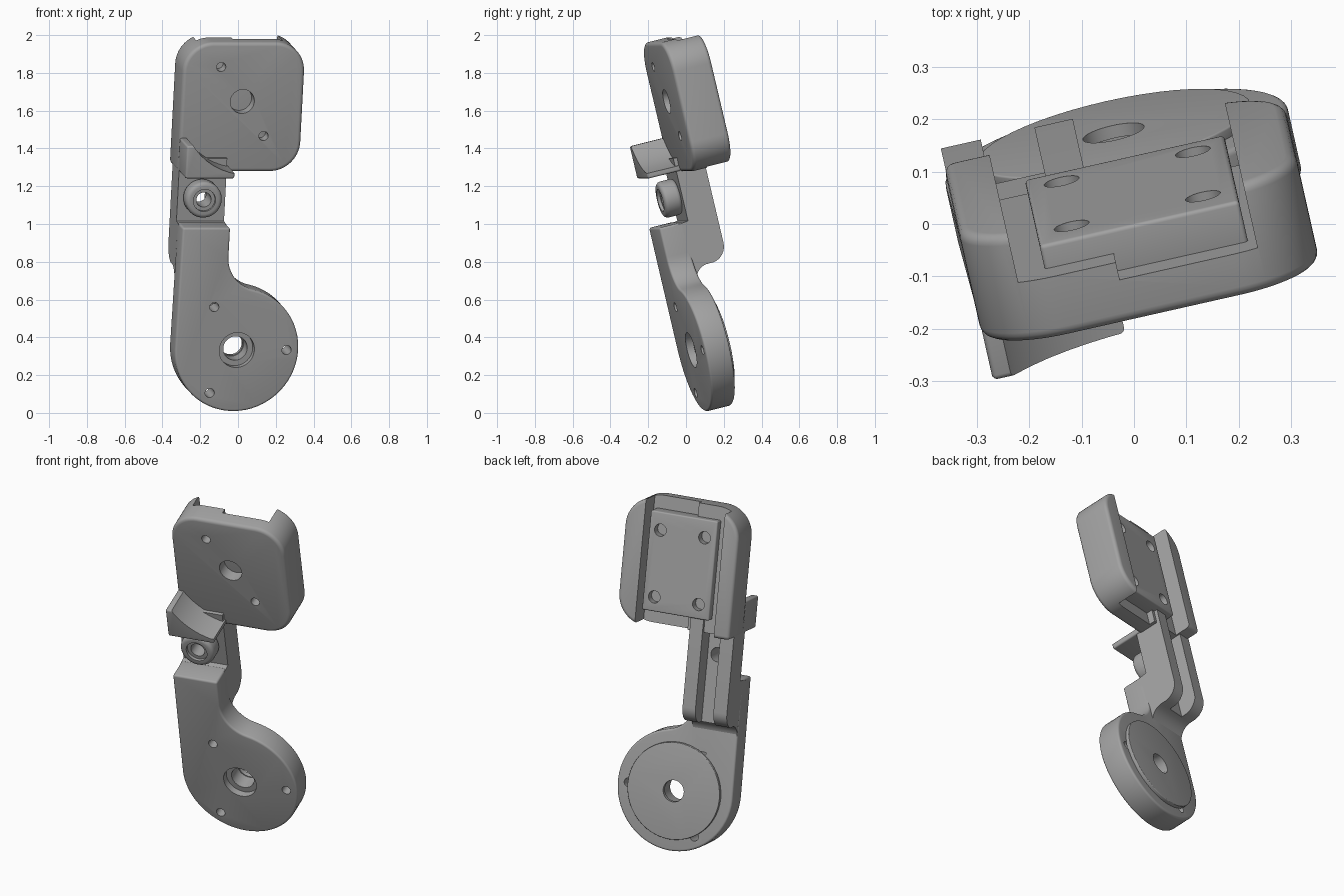
import bpy, bmesh
from math import sin, cos, pi, radians, sqrt
from mathutils import Matrix

if "Cube" in bpy.data.objects:
    bpy.data.objects.remove(bpy.data.objects["Cube"])

# Local frame: x across, y through the thickness, z along the arm
POSE = (Matrix.Translation((0, 0, 1)) @ Matrix.Rotation(radians(12.7), 4, 'Z')
        @ Matrix.Rotation(radians(13.6), 4, 'X'))
KNOB = (0, 0.655)
HUB = (0, -0.655)
HUB_R = 0.335
LEFT, RIGHT = -0.328, -0.07
FRONT = -0.13

grey = bpy.data.materials.new("mid grey")
grey.use_nodes = True
COLOUR = (0.36, 0.36, 0.36, 1)
grey.diffuse_color = COLOUR
grey.node_tree.nodes["Principled BSDF"].inputs["Base Color"].default_value = COLOUR


def arc(centre, r, start, end, n=14):
    steps = [radians(start + (end - start) * i / n) for i in range(n + 1)]
    return [(centre[0] + r * cos(a), centre[1] + r * sin(a)) for a in steps]


def activate(ob):
    bpy.ops.object.select_all(action='DESELECT')
    ob.select_set(True)
    bpy.context.view_layer.objects.active = ob


def prism(name, points, lo, hi, bevel=0, along='Y'):
    """Extrude an (x, z) outline along y, or a (y, z) outline along x."""
    place = (lambda p, d: (p[0], d, p[1])) if along == 'Y' else (lambda p, d: (d, p[0], p[1]))
    bm = bmesh.new()
    face = bm.faces.new([bm.verts.new(place(p, lo)) for p in points])
    moved = bmesh.ops.extrude_face_region(bm, geom=[face])["geom"]
    shift = (0, hi - lo, 0) if along == 'Y' else (hi - lo, 0, 0)
    bmesh.ops.translate(bm, vec=shift, verts=[g for g in moved if isinstance(g, bmesh.types.BMVert)])
    bmesh.ops.recalc_face_normals(bm, faces=bm.faces)
    mesh = bpy.data.meshes.new(name)
    bm.to_mesh(mesh)
    bm.free()
    mesh.materials.append(grey)
    ob = bpy.data.objects.new(name, mesh)
    bpy.context.collection.objects.link(ob)
    ob.matrix_world = POSE
    if bevel:
        activate(ob)
        mod = ob.modifiers.new("rounded edges", 'BEVEL')
        mod.width, mod.segments, mod.angle_limit = bevel, 4, radians(40)
        bpy.ops.object.modifier_apply(modifier=mod.name)
    return ob


def box(name, x0, x1, y0, y1, z0, z1, bevel=0):
    return prism(name, [(x0, z0), (x1, z0), (x1, z1), (x0, z1)], y0, y1, bevel)


def disc(name, centre, r, y0, y1, bevel=0):
    return prism(name, arc(centre, r, 0, 360, 48)[:-1], y0, y1, bevel)


def combine(ob, others, operation='DIFFERENCE'):
    activate(ob)
    for other in others:
        other.hide_render = True
        mod = ob.modifiers.new("combine", 'BOOLEAN')
        mod.operation, mod.solver, mod.object = operation, 'EXACT', other
        bpy.ops.object.modifier_apply(modifier=mod.name)
        bpy.data.objects.remove(other)


def finish(*parts):
    for ob in parts:
        activate(ob)
        bpy.ops.object.shade_smooth_by_angle(angle=radians(35))


# Upper housing: rounded block with an open channel in its back
top, bottom, side, r = 0.975, 0.272, 0.33, 0.16
outline = (arc((side - r, bottom + r), r, -90, 0) + arc((side - r, top - r), r, 0, 90)
           + arc((r - side, top - r), r, 90, 180) + [(-side, bottom)])
housing = prism("upper_housing", outline, 0.05, 0.265, 0.02)
cuts = [box("channel", -0.24, 0.22, 0.17, 0.4, 0, 1.2),
        box("channel_step", -0.05, 0.22, 0.135, 0.4, 0, 1.2),
        disc("knob_bore", KNOB, 0.065, -0.1, 0.13)]
cuts += [disc("screw_bore", (KNOB[0] + s * 0.125, KNOB[1] - s * 0.188), 0.025, -0.1, 0.12)
         for s in (-1, 1)]
combine(housing, cuts)

# Plate in the channel with four screw holes
plate = box("mounting_plate", -0.185, 0.205, 0.12, 0.217, 0.35, 0.9, 0.008)
combine(plate, [disc("plate_hole", (x, z), 0.034, 0.17, 0.3)
                for x in (-0.117, 0.14) for z in (0.43, 0.8)])

# Lower body: straight arm flowing through a fillet into the round hub
fr = 0.18
fx = RIGHT + fr
rise = sqrt((HUB_R + fr) ** 2 - fx ** 2)
meet = 180 / pi * Matrix(((0, 0), (0, 0))).to_2x2()[0][0] + 90 - radians(0)
from_hub = [(fx, HUB[1] + rise)]
from math import atan2, degrees
meet = degrees(atan2(rise, fx))
outline = (arc(HUB, HUB_R, -180, meet, 48) + arc(from_hub[0], fr, meet - 180, -180, 12)[1:]
           + [(RIGHT, 0.01), (LEFT, 0.01)])
body = prism("lower_body", outline, FRONT, 0.005, 0.012)

# Arm spine: side profile stepping down behind the neck
spine_outline = ([(0.03, 0.35), (0.03, 0.01), (-0.05, 0.0), (-0.05, -0.42), (0.0, -0.42)]
                 + arc((0.085, -0.32), 0.085, 180, 100, 8)
                 + arc((0.1, -0.147), 0.09, -80, 0, 8) + [(0.19, 0.35)])
spine = prism("arm_spine", spine_outline, LEFT, RIGHT, 0, 'X')
combine(spine, [box("arm_channel", -0.25, -0.145, 0.08, 0.4, -0.5, 0.5),
                disc("pivot_bore", (-0.203, 0.143), 0.04, -0.2, 0.3)])

# Bores of the hub
cuts = [disc("hub_bore", HUB, 0.065, -0.3, 0.3), disc("hub_counterbore", HUB, 0.095, -0.3, -0.09)]
for a in (0, 120, 240):
    cuts.append(disc("hub_screw_bore", arc(HUB, 0.27, a, a, 1)[0], 0.025, -0.3, 0.3))
combine(body, cuts)

# Raised pad on the back of the hub
pad = disc("hub_back_pad", HUB, 0.268, 0.0, 0.025, 0.004)
combine(pad, [disc("pad_bore", HUB, 0.06, -0.2, 0.2)])

# Curved guard in front of the housing, hollowed around the knob
guard = box("knob_guard", LEFT, -0.062, FRONT, 0.06, 0.278, 0.455, 0.01)
combine(guard, [disc("guard_hollow", KNOB, 0.355, -0.3, 0.052)])

# Pivot bush in the gap below the guard
bush = disc("pivot_bush", (-0.203, 0.143), 0.098, -0.062, 0.035, 0.022)
combine(bush, [disc("bush_bore", (-0.203, 0.143), 0.04, -0.2, 0.2),
               disc("bush_counterbore", (-0.203, 0.143), 0.06, -0.2, -0.045)])

finish(housing, plate, body, spine, pad, guard, bush)
